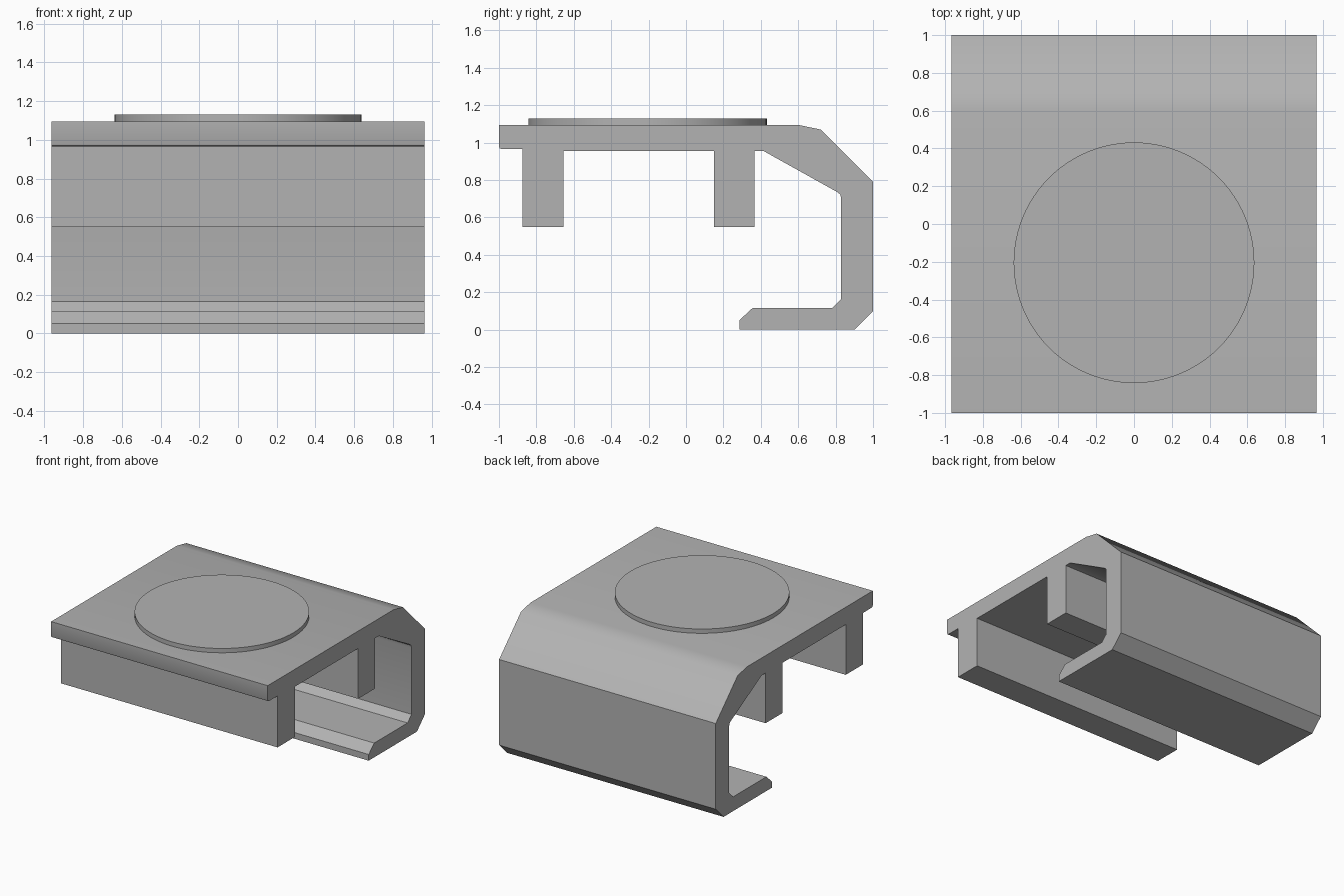
import bpy
import bmesh
import math
from mathutils import Vector

cube = bpy.data.objects.get("Cube")
if cube:
    bpy.data.objects.remove(cube, do_unlink=True)

HALF_WIDTH = 0.965
TOP = 1.095

grey = bpy.data.materials.new("plain grey")
grey.use_nodes = True
colour = (0.45, 0.45, 0.45, 1)
grey.diffuse_color = colour
grey.node_tree.nodes["Principled BSDF"].inputs["Base Color"].default_value = colour


def finish(name, bm, angle):
    """Turn a bmesh into a grey object, smooth below the given edge angle."""
    bmesh.ops.recalc_face_normals(bm, faces=bm.faces)
    mesh = bpy.data.meshes.new(name)
    bm.to_mesh(mesh)
    bm.free()
    mesh.materials.append(grey)
    obj = bpy.data.objects.new(name, mesh)
    bpy.context.collection.objects.link(obj)
    bpy.ops.object.select_all(action="DESELECT")
    obj.select_set(True)
    bpy.context.view_layer.objects.active = obj
    bpy.ops.object.shade_smooth_by_angle(angle=math.radians(angle))
    return obj


# Side profile (y, z): top plate with two ribs, sloped back and bottom hook
profile = [
    (-1, TOP), (0.6, TOP), (0.72, 1.07), (1, 0.79), (1, 0.10), (0.90, 0),
    (0.285, 0), (0.285, 0.05), (0.355, 0.115), (0.78, 0.115),
    (0.83, 0.165), (0.83, 0.70), (0.825, 0.722), (0.81, 0.735),
    (0.415, 0.955), (0.365, 0.955), (0.365, 0.55), (0.15, 0.55),
    (0.15, 0.955), (-0.655, 0.955), (-0.655, 0.55), (-0.875, 0.55),
    (-0.875, 0.965), (-0.985, 0.965), (-0.996, 0.97), (-1, 0.98),
]
bm = bmesh.new()
cap = bm.faces.new([bm.verts.new((-HALF_WIDTH, y, z)) for y, z in profile])
extruded = bmesh.ops.extrude_face_region(bm, geom=[cap], use_keep_orig=True)
bmesh.ops.translate(
    bm, vec=Vector((2 * HALF_WIDTH, 0, 0)),
    verts=[v for v in extruded["geom"] if isinstance(v, bmesh.types.BMVert)])
finish("clip_body", bm, 36)

# Round raised pad on the top plate
bm = bmesh.new()
bmesh.ops.create_cone(bm, cap_ends=True, segments=96, radius1=0.637,
                      radius2=0.637, depth=0.055)
pad = finish("round_pad", bm, 30)
pad.location = (0, -0.205, TOP + 0.0075)
